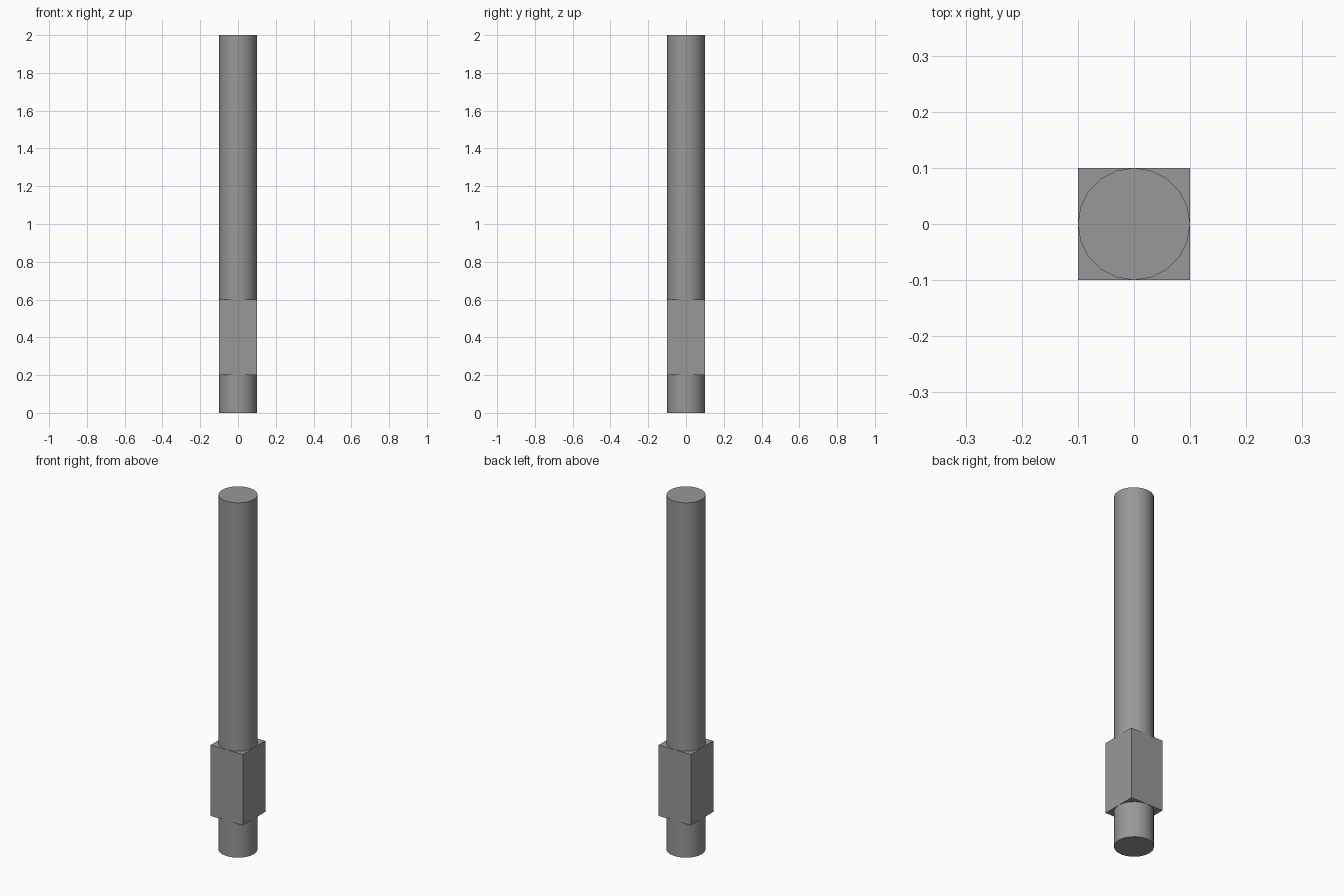
import bpy

if "Cube" in bpy.data.objects:
    bpy.data.objects.remove(bpy.data.objects["Cube"])

# Dark grey metal shared by both parts
metal = bpy.data.materials.new("dark_grey")
metal.diffuse_color = (0.315, 0.315, 0.315, 1)
metal.use_nodes = True
metal.node_tree.nodes["Principled BSDF"].inputs["Base Color"].default_value = metal.diffuse_color

# Round shaft running the full height
bpy.ops.mesh.primitive_cylinder_add(vertices=20, radius=0.1, depth=2, location=(0, 0, 1))
shaft = bpy.context.object
shaft.name = "shaft"
shaft.data.materials.append(metal)
bpy.ops.object.shade_smooth_by_angle()

# Square collar around the lower part of the shaft
bpy.ops.mesh.primitive_cube_add(size=1, location=(0, 0, 0.4))
collar = bpy.context.object
collar.name = "square_collar"
collar.scale = (0.2, 0.2, 0.4)
bpy.ops.object.transform_apply(location=False, rotation=False, scale=True)
collar.data.materials.append(metal)
